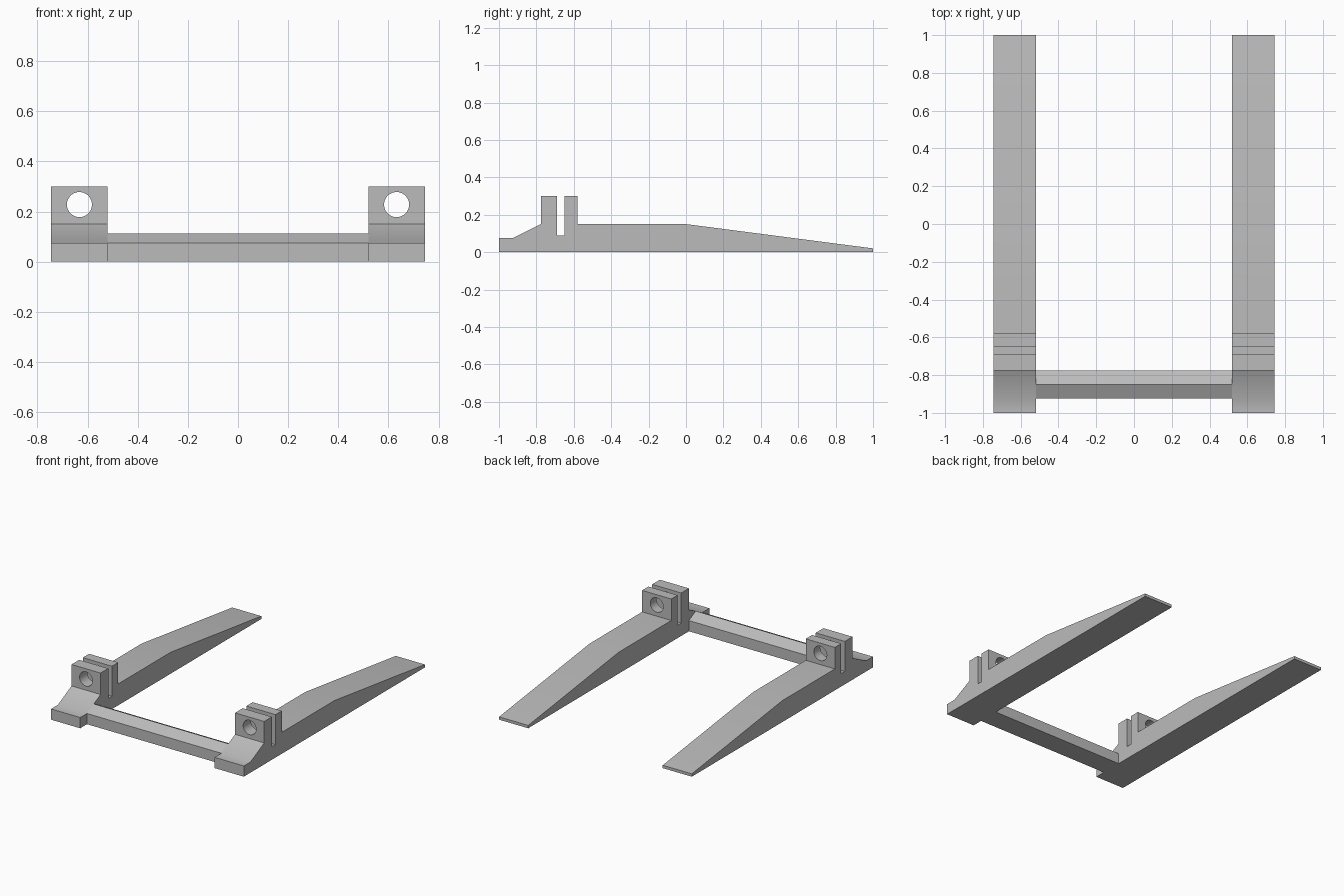
import bpy
import bmesh
import math
from mathutils import Vector

cube = bpy.data.objects.get("Cube")
if cube:
    bpy.data.objects.remove(cube, do_unlink=True)

GREY = (0.5, 0.5, 0.5, 1.0)
metal = bpy.data.materials.new("grey metal")
metal.use_nodes = True
metal.diffuse_color = GREY
metal.node_tree.nodes["Principled BSDF"].inputs["Base Color"].default_value = GREY

INNER, OUTER = 0.52, 0.745
MIDDLE = (INNER + OUTER) / 2


def extrude_profile(name, profile, x0, x1):
    """Extrude a (y, z) outline along x."""
    bm = bmesh.new()
    face = bm.faces.new([bm.verts.new((x0, y, z)) for y, z in profile])
    ext = bmesh.ops.extrude_face_region(bm, geom=[face])
    moved = [v for v in ext["geom"] if isinstance(v, bmesh.types.BMVert)]
    bmesh.ops.translate(bm, verts=moved, vec=Vector((x1 - x0, 0, 0)))
    bmesh.ops.recalc_face_normals(bm, faces=bm.faces)
    mesh = bpy.data.meshes.new(name)
    bm.to_mesh(mesh)
    bm.free()
    mesh.materials.append(metal)
    obj = bpy.data.objects.new(name, mesh)
    bpy.context.collection.objects.link(obj)
    return obj


def activate(obj):
    bpy.ops.object.select_all(action="DESELECT")
    obj.select_set(True)
    bpy.context.view_layer.objects.active = obj


def bore_hole(obj, x, y, z, radius):
    """Drill a round hole along y."""
    bpy.ops.mesh.primitive_cylinder_add(
        vertices=48, radius=radius, depth=0.4,
        location=(x, y, z), rotation=(math.pi / 2, 0, 0))
    cutter = bpy.context.object
    cutter.hide_render = True
    cutter.data.materials.append(metal)
    activate(obj)
    mod = obj.modifiers.new("pin hole", "BOOLEAN")
    mod.operation = "DIFFERENCE"
    mod.solver = "EXACT"
    mod.object = cutter
    bpy.ops.object.modifier_apply(modifier=mod.name)
    bpy.data.objects.remove(cutter, do_unlink=True)


# Tapered fork with a sloped toe and two upright lugs split by a slot
fork_profile = [
    (-1, 0), (1, 0), (1, 0.02), (0, 0.15),
    (-0.58, 0.15), (-0.58, 0.3), (-0.65, 0.3), (-0.65, 0.09),
    (-0.69, 0.09), (-0.69, 0.3), (-0.775, 0.3), (-0.775, 0.15),
    (-0.925, 0.075), (-1, 0.075),
]
# Crossbar with a ridged top
bar_profile = [
    (-0.925, 0), (-0.775, 0), (-0.775, 0.075), (-0.85, 0.113), (-0.925, 0.075),
]

parts = [extrude_profile("crossbar", bar_profile, -INNER, INNER)]
for side, sign in (("left", 1), ("right", -1)):
    fork = extrude_profile(side + "_fork", fork_profile, sign * INNER, sign * OUTER)
    bore_hole(fork, sign * MIDDLE, -0.68, 0.228, 0.05)
    parts.append(fork)

for part in parts:
    activate(part)
    bpy.ops.object.shade_smooth_by_angle(angle=math.radians(30))
